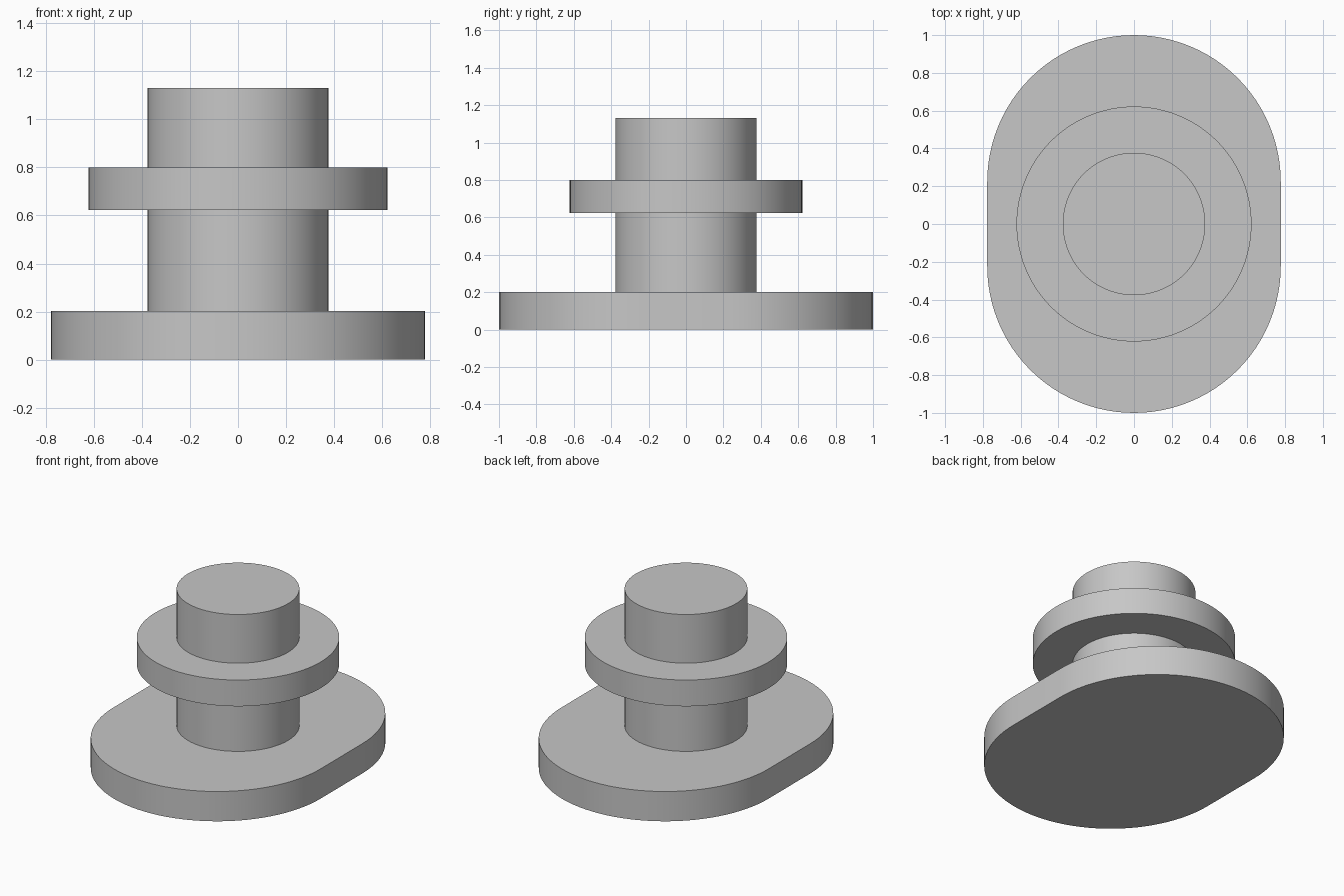
import bpy
import bmesh
from math import sin, cos, pi, radians

cube = bpy.data.objects.get("Cube")
if cube:
    bpy.data.objects.remove(cube, do_unlink=True)

GREY = (0.57, 0.57, 0.57, 1.0)
grey = bpy.data.materials.new("plain grey")
grey.use_nodes = True
grey.diffuse_color = GREY
grey.node_tree.nodes["Principled BSDF"].inputs["Base Color"].default_value = GREY


def prism(name, outline, bottom, top):
    """Extrude a flat outline between two heights, with smooth walls."""
    bm = bmesh.new()
    face = bm.faces.new([bm.verts.new((x, y, bottom)) for x, y in outline])
    wall = bmesh.ops.extrude_face_region(bm, geom=[face], use_keep_orig=True)
    rim = [v for v in wall["geom"] if isinstance(v, bmesh.types.BMVert)]
    bmesh.ops.translate(bm, verts=rim, vec=(0, 0, top - bottom))
    bmesh.ops.recalc_face_normals(bm, faces=bm.faces)
    mesh = bpy.data.meshes.new(name)
    bm.to_mesh(mesh)
    bm.free()
    mesh.materials.append(grey)
    obj = bpy.data.objects.new(name, mesh)
    bpy.context.collection.objects.link(obj)
    bpy.ops.object.select_all(action='DESELECT')
    obj.select_set(True)
    bpy.context.view_layer.objects.active = obj
    bpy.ops.object.shade_smooth_by_angle(angle=radians(30))
    return obj


def arc(radius, start, end, centre_y=0.0, steps=48):
    angles = [start + (end - start) * i / steps for i in range(steps + 1)]
    return [(radius * cos(a), centre_y + radius * sin(a)) for a in angles]


def circle(radius):
    return arc(radius, 0, 2 * pi, steps=96)[:-1]


# Rounded slot-shaped base plate
BASE_R = 0.777
offset = 1.0 - BASE_R
slot = arc(BASE_R, 0, pi, offset) + arc(BASE_R, pi, 2 * pi, -offset)
prism("base_plate", slot, 0.0, 0.202)

# Shaft in two lengths, with the collar between them
prism("lower_shaft", circle(0.377), 0.202, 0.622)
prism("collar", circle(0.622), 0.622, 0.8)
prism("upper_shaft", circle(0.377), 0.8, 1.13)
